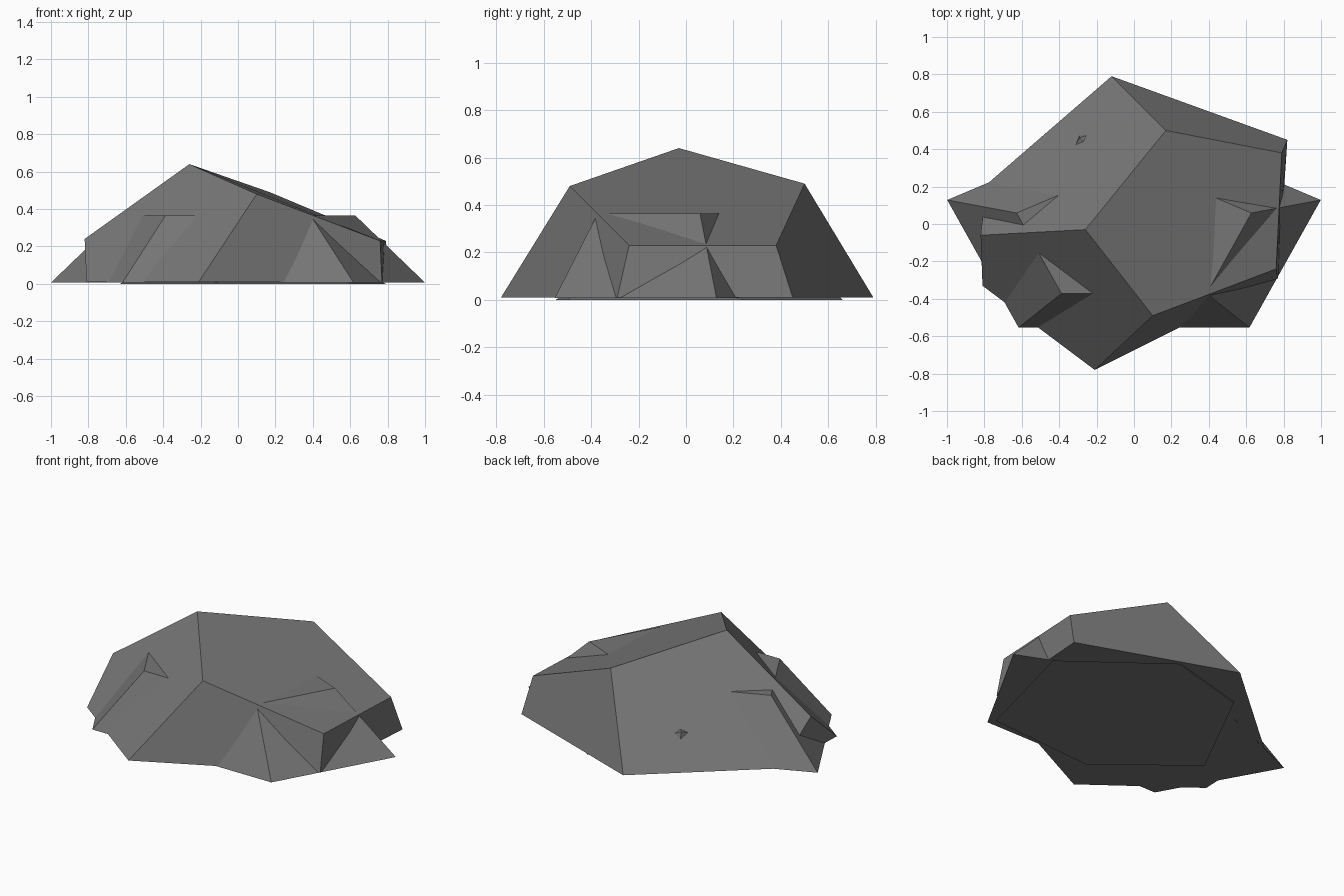
import bpy
import bmesh
from math import radians, sin, cos

cube = bpy.data.objects.get("Cube")
if cube:
    bpy.data.objects.remove(cube, do_unlink=True)

stone = bpy.data.materials.new("grey stone")
stone.use_nodes = True
stone.diffuse_color = (0.18, 0.18, 0.18, 1)
bsdf = next(n for n in stone.node_tree.nodes if n.type == "BSDF_PRINCIPLED")
bsdf.inputs["Base Color"].default_value = stone.diffuse_color


def boulder(name, points):
    """Flat-faceted rock wrapped around its corner points."""
    bm = bmesh.new()
    for p in points:
        bm.verts.new(p)
    bmesh.ops.convex_hull(bm, input=bm.verts)
    bmesh.ops.dissolve_limit(bm, angle_limit=radians(4), verts=bm.verts, edges=bm.edges)
    bmesh.ops.recalc_face_normals(bm, faces=bm.faces)
    mesh = bpy.data.meshes.new(name)
    bm.to_mesh(mesh)
    bm.free()
    mesh.materials.append(stone)
    obj = bpy.data.objects.new(name, mesh)
    bpy.context.collection.objects.link(obj)


def pentagon(rx, ry, y, z):
    angles = [radians(90 + 72 * i) for i in range(5)]
    return [(rx * cos(a), y + ry * sin(a), z) for a in angles]


# Large rock with a three-cornered crest and steep ends
crest = [(-0.26, -0.03, 0.64), (0.17, 0.50, 0.49), (0.10, -0.49, 0.48)]
shoulders = [(-0.82, -0.06, 0.24), (0.79, 0.38, 0.23), (0.76, -0.24, 0.23)]
foot = [(-0.12, 0.79), (0.82, 0.45), (0.77, -0.29),
        (-0.21, -0.78), (-0.81, -0.33), (-0.79, 0.21)]
boulder("main_rock", crest + shoulders + [(x, y, 0.01) for x, y in foot])

# Low five-sided rock whose corners poke out around the large one
boulder("flat_rock", pentagon(1.05, 0.61, -0.06, 0.008) + pentagon(0.66, 0.385, -0.06, 0.365))

# Buried rock that shows underneath and as a small tip at the back
base = [(0.79, 0.23), (0.22, 0.66), (-0.3, 0.52), (-0.63, -0.13), (-0.11, -0.55), (0.6, -0.5)]
boulder("buried_rock", [(x, y, 0) for x, y in base] + [(-0.29, 0.46, 0.2), (0.2, 0, 0.3)])
